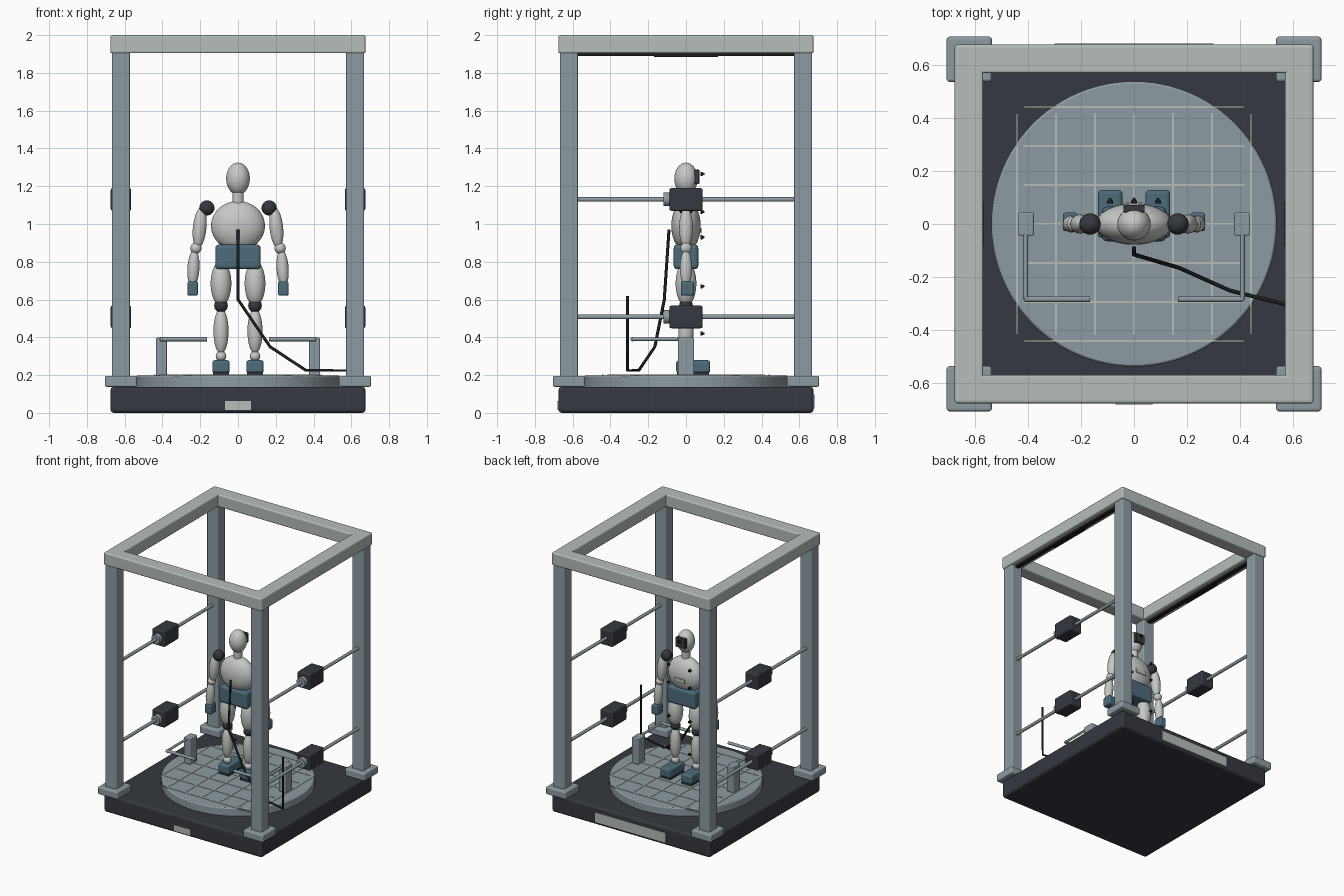
import bpy, math
from mathutils import Vector

cube = bpy.data.objects.get("Cube")
if cube:
    bpy.data.objects.remove(cube, do_unlink=True)


def material(name, r, g, b):
    m = bpy.data.materials.new(name)
    m.use_nodes = True
    m.diffuse_color = (r, g, b, 1)
    m.node_tree.nodes["Principled BSDF"].inputs["Base Color"].default_value = (r, g, b, 1)
    return m


PALE = material("pale_grey", .46, .51, .49)
STEEL = material("steel_grey", .27, .33, .36)
DARK = material("charcoal", .035, .04, .05)
BODY = material("body_white", .56, .58, .56)
BLUE = material("slate_blue", .075, .15, .20)
BLACK = material("black", .012, .013, .015)


def finish(name, mat, smooth=True):
    ob = bpy.context.object
    ob.name = name
    ob.data.materials.append(mat)
    if smooth:
        bpy.ops.object.shade_smooth_by_angle(angle=math.radians(40))
    return ob


def box(name, mat, center, size, bevel=0.0):
    bpy.ops.mesh.primitive_cube_add(size=1, location=center)
    ob = bpy.context.object
    ob.scale = size
    bpy.ops.object.transform_apply(location=False, rotation=False, scale=True)
    finish(name, mat, False)
    if bevel:
        mod = ob.modifiers.new("rounded_edges", "BEVEL")
        mod.width, mod.segments = bevel, 3
    return ob


def ball(name, mat, center, radii, tilt=0.0):
    bpy.ops.mesh.primitive_uv_sphere_add(segments=32, ring_count=16, radius=1, location=center)
    ob = bpy.context.object
    ob.scale = radii
    ob.rotation_euler.y = tilt
    return finish(name, mat)


def rod(name, mat, a, b, radius, sides=20):
    a, b = Vector(a), Vector(b)
    bpy.ops.mesh.primitive_cylinder_add(vertices=sides, radius=radius, depth=(b - a).length,
                                        location=(a + b) / 2)
    bpy.context.object.rotation_euler = (b - a).to_track_quat("Z", "Y").to_euler()
    return finish(name, mat)


SIDES = (("right", -1), ("left", 1))
POST = .62

# Plinth, name plates and round platform
box("base_slab", DARK, (0, 0, .069), (1.35, 1.35, .138), .018)
box("front_plate", PALE, (0, -.676, .039), (.14, .008, .046))
box("back_plate", PALE, (0, .676, .06), (.6, .008, .075))
disk = rod("platform_disk", STEEL, (0, 0, .13), (0, 0, .199), .537, 96)
rim = disk.modifiers.new("rounded_rim", "BEVEL")
rim.width, rim.segments, rim.limit_method = .008, 2, "ANGLE"

# Floor grid
for i in range(-3, 4):
    p = i * .147
    box("grid_line_lengthwise", PALE, (p, 0, .199), (.008, .83, .006))
    box("grid_line_crosswise", PALE, (0, p, .199), (.83, .008, .006))

# Corner posts, post feet and top frame
for sx in (-1, 1):
    for sy in (-1, 1):
        box("post", STEEL, (sx * POST, sy * POST, 1.05), (.095, .095, 1.74), .008)
        box("post_foot", STEEL, (sx * POST, sy * POST, .167), (.17, .17, .058), .01)
for s in (-1, 1):
    box("top_beam_lengthwise", PALE, (s * .6215, 0, 1.952), (.107, 1.35, .096), .01)
    box("top_beam_crosswise", PALE, (0, s * .6215, 1.952), (1.35, .107, .096), .01)

# Side rails carrying sensor boxes
for side, s in SIDES:
    x = s * POST
    box(side + "_top_strip", BLACK, (x, 0, 1.897), (.03, 1.15, .014))
    box(side + "_top_strip_center", BLACK, (x, 0, 1.89), (.04, .34, .012))
    for z in (.508, 1.13):
        rod(side + "_rail", STEEL, (x, -.58, z), (x, .58, z), .012)
        box(side + "_sensor_box", DARK, (x, 0, z), (.108, .175, .12), .01)
        rod(side + "_sensor_collar", STEEL, (x, -.12, z), (x, -.08, z), .036)

    # Grab handle
    box(side + "_handle_pillar", STEEL, (s * .406, 0, .298), (.058, .087, .2), .006)
    rod(side + "_handle_arm", STEEL, (s * .408, .02, .39), (s * .408, -.285, .39), .009)
    rod(side + "_handle_grip", STEEL, (s * .412, -.283, .39), (s * .165, -.283, .39), .011)

# Figure: head and trunk
ball("head", BODY, (0, 0, 1.24), (.063, .062, .085))
rod("neck", BODY, (0, 0, 1.1), (0, 0, 1.18), .03)
ball("torso", BODY, (0, 0, .99), (.143, .078, .132))
box("pelvis", BLUE, (0, 0, .826), (.24, .13, .13), .018)
box("visor", DARK, (0, .058, 1.25), (.08, .028, .075), .004)
box("chest_plate", PALE, (0, .079, .965), (.09, .006, .03))

# Figure: limbs
for side, s in SIDES:
    ball(side + "_shoulder", DARK, (s * .165, 0, 1.085), (.04, .04, .04))
    ball(side + "_upper_arm", BODY, (s * .203, 0, .98), (.036, .036, .11), -s * .1)
    ball(side + "_elbow", BODY, (s * .223, 0, .872), (.03, .03, .03))
    ball(side + "_forearm", BODY, (s * .236, 0, .765), (.032, .032, .1), -s * .06)
    box(side + "_hand", BLUE, (s * .24, .008, .658), (.056, .07, .075), .01)
    x = s * .09
    ball(side + "_thigh", BODY, (x, 0, .685), (.055, .055, .12))
    ball(side + "_knee", DARK, (x, 0, .568), (.036, .036, .036))
    ball(side + "_shin", BODY, (x, 0, .433), (.04, .04, .12))
    ball(side + "_ankle", BODY, (x, 0, .3), (.028, .028, .028))
    box(side + "_foot", BLUE, (x, .038, .245), (.092, .18, .068), .014)
    box(side + "_sole", DARK, (x, .038, .207), (.084, .17, .014))

# Tracking markers
spots = [(0, 1.265)] + [(s * .09, z) for s in (-1, 1) for z in (1.065, .93, .67, .42)]
for x, z in spots:
    rod("marker_disc", BLACK, (x, .078, z), (x, .088, z), .011, 12)
    ball("marker_tip", BLACK, (x, .088, z), (.007, .011, .007))

# Tether cable with upright end
path = [(0, -.09, .97), (0, -.115, .6), (.17, -.165, .35), (.36, -.25, .225),
        (.6, -.31, .225), (.6, -.31, .62)]
curve = bpy.data.curves.new("tether_cable", "CURVE")
curve.dimensions = "3D"
curve.bevel_depth, curve.bevel_resolution, curve.use_fill_caps = .008, 2, True
spline = curve.splines.new("POLY")
spline.points.add(len(path) - 1)
for point, co in zip(spline.points, path):
    point.co = (*co, 1)
curve.materials.append(BLACK)
cable = bpy.data.objects.new("tether_cable", curve)
bpy.context.collection.objects.link(cable)
